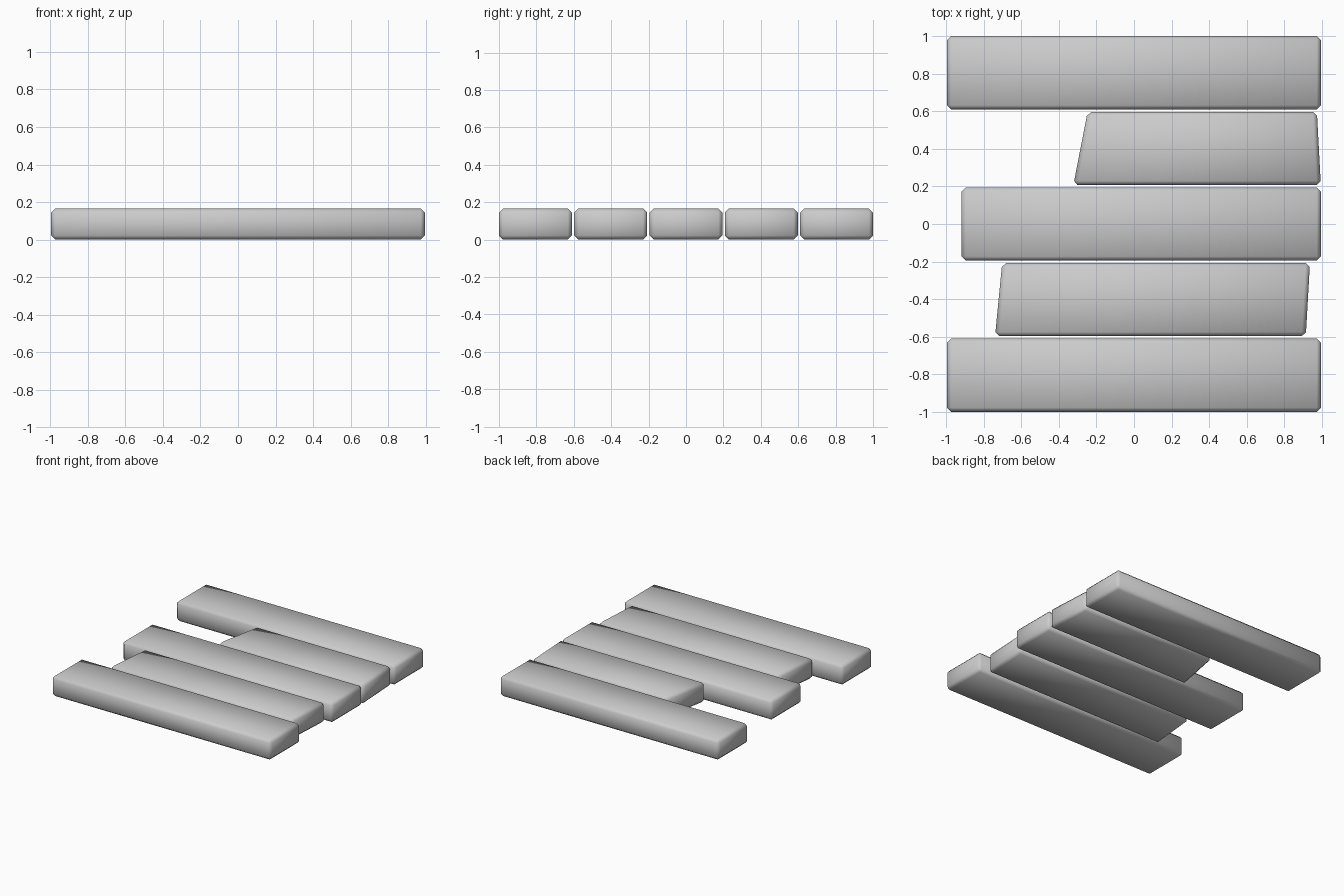
import bpy, bmesh, math

if "Cube" in bpy.data.objects:
    bpy.data.objects.remove(bpy.data.objects["Cube"])

WIDTH, PITCH, HEIGHT, BEVEL = 0.39, 0.4025, 0.166, 0.022

# Each plank, front to back: left x at (front, back), right x at (front, back)
PLANKS = [
    ("front_plank", (-0.995, -0.995), (0.995, 0.995)),
    ("front_short_plank", (-0.74, -0.702), (0.915, 0.937)),
    ("middle_plank", (-0.918, -0.918), (0.995, 0.995)),
    ("back_short_plank", (-0.323, -0.247), (0.995, 0.974)),
    ("back_plank", (-0.995, -0.995), (0.995, 0.995)),
]


def make_plank(name, y, left, right):
    """Extrude a four-sided outline and chamfer every edge."""
    y0, y1 = y - WIDTH / 2, y + WIDTH / 2
    outline = [(left[0], y0), (right[0], y0), (right[1], y1), (left[1], y1)]
    bm = bmesh.new()
    base = bm.faces.new([bm.verts.new((px, py, 0)) for px, py in outline])
    top = bmesh.ops.extrude_face_region(bm, geom=[base])
    bmesh.ops.translate(bm, vec=(0, 0, HEIGHT),
                        verts=[v for v in top["geom"] if isinstance(v, bmesh.types.BMVert)])
    bmesh.ops.recalc_face_normals(bm, faces=bm.faces[:])
    bmesh.ops.bevel(bm, geom=bm.edges[:], offset=BEVEL, segments=1,
                    profile=0.5, affect='EDGES')
    bmesh.ops.recalc_face_normals(bm, faces=bm.faces[:])
    for f in bm.faces:
        f.smooth = True
    mesh = bpy.data.meshes.new(name)
    bm.to_mesh(mesh)
    bm.free()
    obj = bpy.data.objects.new(name, mesh)
    bpy.context.collection.objects.link(obj)
    return obj


for i, (name, left, right) in enumerate(PLANKS):
    make_plank(name, (i - 2) * PITCH, left, right)
